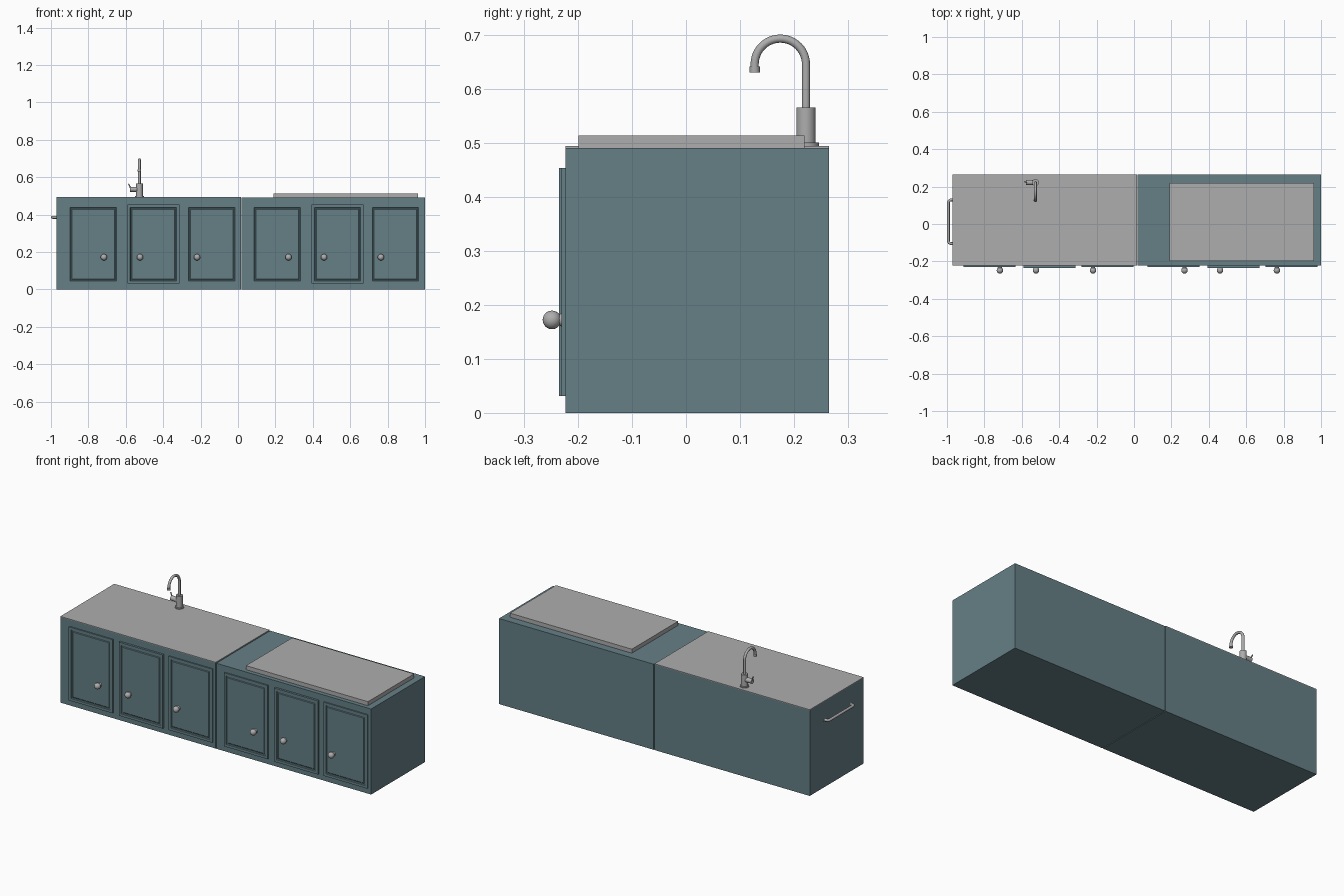
import bpy, bmesh, math
from mathutils import Vector

if "Cube" in bpy.data.objects:
    bpy.data.objects.remove(bpy.data.objects["Cube"])


def material(name, rgb):
    m = bpy.data.materials.new(name)
    m.diffuse_color = (*rgb, 1)
    m.use_nodes = True
    m.node_tree.nodes["Principled BSDF"].inputs["Base Color"].default_value = m.diffuse_color
    return m


TEAL = material("teal paint", (0.13, 0.215, 0.24))
GREY = material("grey metal", (0.42, 0.42, 0.42))


def finish(name, bm, mat, smooth=False):
    bmesh.ops.recalc_face_normals(bm, faces=bm.faces)
    me = bpy.data.meshes.new(name)
    bm.to_mesh(me)
    bm.free()
    me.materials.append(mat)
    ob = bpy.data.objects.new(name, me)
    bpy.context.collection.objects.link(ob)
    if smooth:
        bpy.ops.object.select_all(action='DESELECT')
        ob.select_set(True)
        bpy.context.view_layer.objects.active = ob
        bpy.ops.object.shade_smooth_by_angle(angle=math.radians(35))
    return ob


def box_bm(lo, hi):
    bm = bmesh.new()
    bmesh.ops.create_cube(bm, size=1)
    for v in bm.verts:
        v.co = Vector([(a + b) / 2 + c * (b - a) for a, b, c in zip(lo, hi, v.co)])
    return bm


def box(name, lo, hi, mat):
    return finish(name, box_bm(lo, hi), mat)


def rod(name, a, b, r1, r2=None, n=32):
    a, b = Vector(a), Vector(b)
    bm = bmesh.new()
    bmesh.ops.create_cone(bm, cap_ends=True, segments=n, radius1=r1,
                          radius2=r1 if r2 is None else r2, depth=(b - a).length)
    rot = Vector((0, 0, 1)).rotation_difference(b - a).to_matrix()
    for v in bm.verts:
        v.co = rot @ v.co + (a + b) / 2
    return finish(name, bm, GREY, True)


def tube(name, path, r, n=16):
    # round tube swept along a planar path
    pts = [Vector(p) for p in path]
    side = (pts[1] - pts[0]).cross(pts[len(pts) // 2] - pts[0]).normalized()
    bm = bmesh.new()
    rings = []
    for i, p in enumerate(pts):
        t = (pts[min(i + 1, len(pts) - 1)] - pts[max(i - 1, 0)]).normalized()
        up = t.cross(side)
        rings.append([bm.verts.new(p + r * (math.cos(k * math.tau / n) * side
                                            + math.sin(k * math.tau / n) * up)) for k in range(n)])
    for a, b in zip(rings, rings[1:]):
        for k in range(n):
            bm.faces.new((a[k], a[(k + 1) % n], b[(k + 1) % n], b[k]))
    bm.faces.new(rings[0])
    bm.faces.new(rings[-1])
    return finish(name, bm, GREY, True)


def door(name, x, front):
    # plate with a moulded groove around a raised centre panel
    bm = box_bm((x - 0.139, front, 0.031), (x + 0.139, -0.222, 0.453))
    bm.normal_update()
    face = min(bm.faces, key=lambda f: f.calc_center_median().y)
    for thick, depth in ((0.021, 0), (0.004, -0.005), (0.006, 0), (0.005, 0.003)):
        bmesh.ops.inset_region(bm, faces=[face], thickness=thick, depth=depth)
        bm.normal_update()
    finish(name, bm, TEAL)


def knob(name, x, front):
    rod(name + "_rose", (x, front + 0.002, 0.172), (x, -0.238, 0.172), 0.013, 0.009, 24)
    bm = bmesh.new()
    bmesh.ops.create_uvsphere(bm, u_segments=24, v_segments=16, radius=0.0172)
    bmesh.ops.translate(bm, verts=bm.verts, vec=(x, -0.248, 0.172))
    finish(name + "_ball", bm, GREY, True)


# cabinets and worktops
box("left_cabinet", (-0.97, -0.223, 0), (0.015, 0.265, 0.49), TEAL)
box("right_cabinet", (0.019, -0.223, 0), (1.0, 0.265, 0.49), TEAL)
box("left_worktop", (-0.97, -0.223, 0.49), (0.015, 0.265, 0.494), GREY)
box("raised_slab", (0.19, -0.199, 0.489), (0.963, 0.219, 0.513), GREY)

# doors and knobs
centres = (-0.773, -0.452, -0.141, 0.21, 0.532, 0.842)
knobs = (-0.717, -0.524, -0.219, 0.27, 0.46, 0.764)
for i, (cx, kx) in enumerate(zip(centres, knobs)):
    front = -0.235 if i % 3 == 1 else -0.23
    door(f"door_{i + 1}", cx, front)
    knob(f"knob_{i + 1}", kx, front)

# tap
X, Y = -0.527, 0.222
rod("tap_flange", (X, Y, 0.493), (X, Y, 0.5), 0.024)
rod("tap_body", (X, Y, 0.5), (X, Y, 0.565), 0.018)
arc = [(X, Y - 0.0475 + 0.0475 * math.cos(a), 0.645 + 0.0475 * math.sin(a))
       for a in (math.pi * k / 24 for k in range(25))]
tube("tap_spout", [(X, Y, 0.56)] + arc + [(X, Y - 0.095, 0.635)], 0.0075)
rod("tap_nozzle", (X, Y - 0.095, 0.63), (X, Y - 0.095, 0.641), 0.0095)
rod("tap_valve", (X, Y, 0.535), (X - 0.05, Y, 0.535), 0.0135)
rod("tap_lever", (X - 0.044, Y, 0.535), (X - 0.058, Y + 0.004, 0.565), 0.004, 0.003, 16)

# towel rail on the left end, with rounded corners
B, R = -0.9925, 0.016
rail = [(-0.968, -0.105, 0.385)]
for yc, start in ((-0.105 + R, math.pi * 1.5), (0.129 - R, math.pi)):
    for k in range(9):
        a = start - k * math.pi / 16
        rail.append((B + R + R * math.cos(a), yc + R * math.sin(a), 0.385))
rail.append((-0.968, 0.129, 0.385))
tube("towel_rail", rail, 0.0075)
for y in (-0.105, 0.129):
    rod("rail_mount", (-0.971, y, 0.385), (-0.966, y, 0.385), 0.011, n=24)
